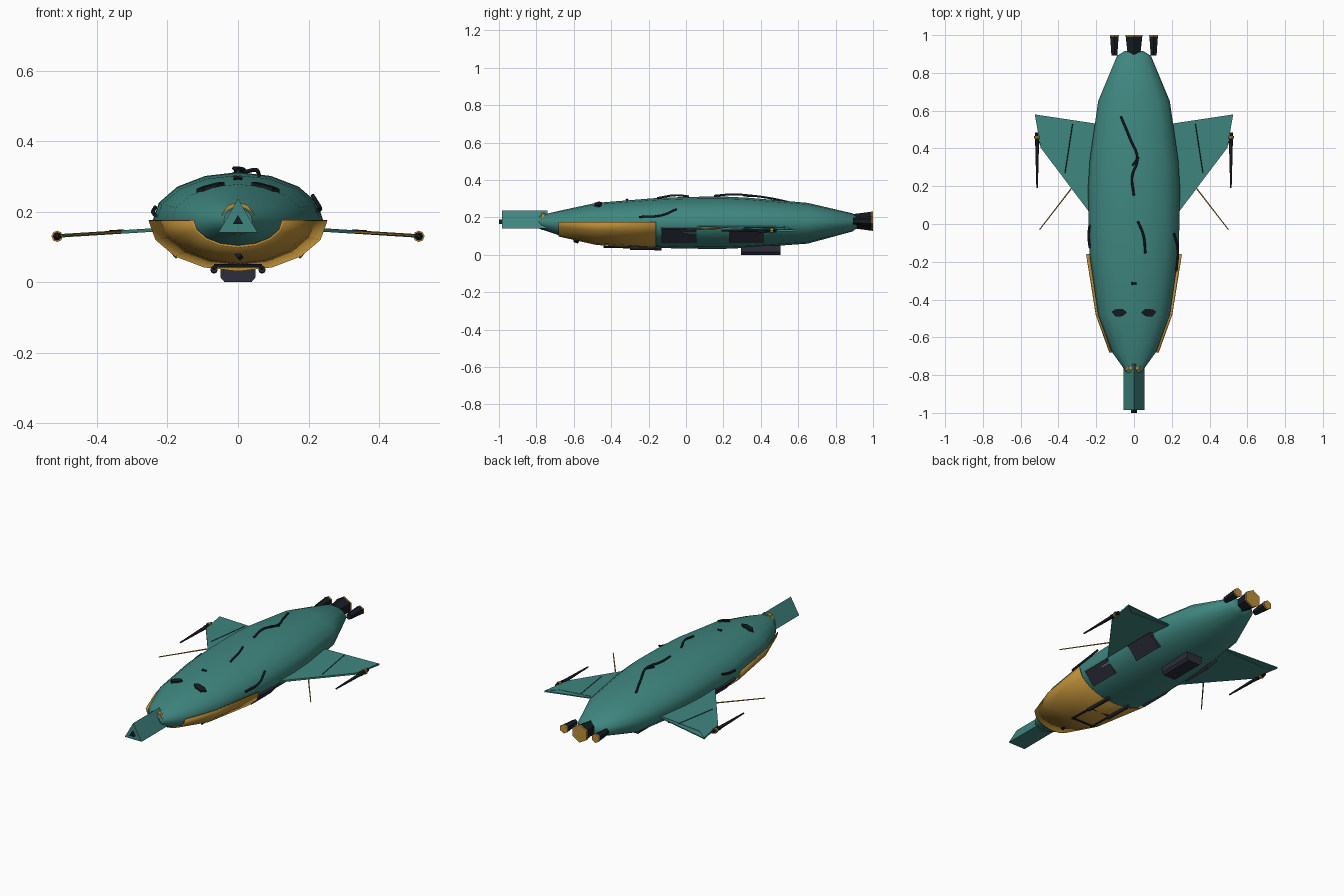
import bpy, bmesh, math
from mathutils import Vector

if "Cube" in bpy.data.objects:
    bpy.data.objects.remove(bpy.data.objects["Cube"])


def material(name, col):
    m = bpy.data.materials.new(name)
    m.diffuse_color = (*col, 1)
    m.use_nodes = True
    m.node_tree.nodes["Principled BSDF"].inputs["Base Color"].default_value = m.diffuse_color
    return m


TEAL = material("teal", (0.05, 0.24, 0.215))
GOLD = material("gold", (0.5, 0.27, 0.04))
BLACK = material("black", (0.008, 0.012, 0.018))
GREY = material("dark_grey", (0.025, 0.027, 0.04))


def add(name, verts, faces, mat, smooth=None):
    me = bpy.data.meshes.new(name)
    me.from_pydata([tuple(v) for v in verts], [], faces)
    bm = bmesh.new()
    bm.from_mesh(me)
    bmesh.ops.recalc_face_normals(bm, faces=bm.faces)
    bm.to_mesh(me)
    bm.free()
    ob = bpy.data.objects.new(name, me)
    bpy.context.collection.objects.link(ob)
    me.materials.append(mat)
    if smooth:
        bpy.ops.object.select_all(action='DESELECT')
        ob.select_set(True)
        bpy.context.view_layer.objects.active = ob
        bpy.ops.object.shade_smooth_by_angle(angle=math.radians(smooth))
    return ob


def loft(name, rings, mat, closed=True, smooth=None):
    n, verts = len(rings[0]), [v for r in rings for v in r]
    faces = []
    for i in range(len(rings) - 1):
        for j in range(n if closed else n - 1):
            k = (j + 1) % n
            faces.append((i * n + j, i * n + k, (i + 1) * n + k, (i + 1) * n + j))
    if closed:
        faces += [tuple(range(n)), tuple(range(len(verts) - n, len(verts)))]
    return add(name, verts, faces, mat, smooth)


def rod(name, p0, p1, r0, r1, n, mat, smooth=None):
    p0, p1 = Vector(p0), Vector(p1)
    d = (p1 - p0).normalized()
    side = d.cross(Vector((0, 0, 1))).normalized()
    up = side.cross(d)
    angles = [2 * math.pi * i / n for i in range(n)]
    rings = [[p + r * (math.cos(a) * up + math.sin(a) * side) for a in angles]
             for p, r in ((p0, r0), (p1, r1))]
    return loft(name, rings, mat, smooth=smooth)


def prism(name, outline, t, mat):
    """Thin plate: outline of 3D points, thickened along z."""
    return loft(name, [[(x, y, z + s * t / 2) for x, y, z in outline] for s in (-1, 1)], mat)


# Hull stations: y, half width, bottom z, top z
HULL = [(-0.785, 0.04, 0.14, 0.21), (-0.68, 0.115, 0.105, 0.235), (-0.48, 0.19, 0.062, 0.278),
        (-0.17, 0.234, 0.038, 0.303), (0.0, 0.241, 0.033, 0.31), (0.2, 0.243, 0.032, 0.312),
        (0.34, 0.234, 0.038, 0.305), (0.65, 0.19, 0.06, 0.278), (0.89, 0.09, 0.125, 0.222),
        (0.915, 0.05, 0.145, 0.205)]


def hull_at(y):
    for a, b in zip(HULL, HULL[1:]):
        if a[0] <= y <= b[0]:
            f = (y - a[0]) / (b[0] - a[0])
            return [a[i] + f * (b[i] - a[i]) for i in (1, 2, 3)]


def on_hull(x, y, lift=0.0):
    """Point on the upper hull surface above (x, y)."""
    w, lo, hi = hull_at(y)
    h = math.sqrt(max(0, 1 - (x / w) ** 2))
    return Vector((x, y, (lo + hi) / 2 + (hi - lo) / 2 * h + lift))


rings = []
for y, w, lo, hi in HULL:
    rings.append([(w * math.sin(a), y, (lo + hi) / 2 + (hi - lo) / 2 * math.cos(a))
                  for a in [2 * math.pi * i / 16 for i in range(16)]])
loft("hull", rings, TEAL, smooth=50)

# Gold armour wrapped round the lower front
rings = []
for y, w, h in ((-0.68, 0.128, 0.075), (-0.48, 0.2, 0.12), (-0.16, 0.251, 0.142)):
    rings.append([(-w * math.cos(a), y, 0.176 - h * math.sin(a))
                  for a in [math.pi * i / 8 for i in range(9)]])
shell = loft("belly_armour", rings, GOLD, closed=False, smooth=40)
sol = shell.modifiers.new("thickness", 'SOLIDIFY')
sol.thickness = 0.006
sol.offset = 0

# Triangular nose gun
rod("nose_prism", (0, -0.985, 0.173), (0, -0.74, 0.173), 0.064, 0.064, 3, TEAL)
rod("nose_tip", (0, -1.0, 0.173), (0, -0.98, 0.173), 0.017, 0.017, 3, BLACK)
rod("nose_ring", (0, -0.773, 0.18), (0, -0.755, 0.18), 0.047, 0.047, 10, GOLD)

# Rear thrusters
for name, x, r0, r1 in (("centre", 0, 0.038, 0.051), ("left", -0.104, 0.018, 0.026),
                        ("right", 0.104, 0.018, 0.026)):
    rod(name + "_thruster", (x, 0.893, 0.18), (x, 0.994, 0.18), r0, r1, 6, BLACK)
    rod(name + "_thruster_cap", (x, 0.992, 0.18), (x, 1.0, 0.18), r1 * 1.04, r1 * 1.04, 6, GOLD)


def wing_z(x):
    return 0.148 - (x - 0.24) * 0.062


for s, side in ((-1, "left"), (1, "right")):
    # Wing with thin trailing flap
    plan = [(0.15, 0.03), (0.235, 0.06), (0.495, 0.405), (0.525, 0.58), (0.46, 0.53), (0.15, 0.52)]
    prism(side + "_wing", [(s * x, y, wing_z(x)) for x, y in plan], 0.01, TEAL)
    plan = [(0.15, 0.52), (0.46, 0.53), (0.525, 0.58), (0.205, 0.532)]
    prism(side + "_wing_flap", [(s * x, y, wing_z(x)) for x, y in plan], 0.006, TEAL)
    rod(side + "_wing_seam", (s * 0.325, 0.53, wing_z(0.325) + 0.004),
        (s * 0.365, 0.27, wing_z(0.365) + 0.004), 0.003, 0.003, 4, BLACK)
    # Wingtip gun
    rod(side + "_gun_body", (s * 0.513, 0.485, 0.13), (s * 0.513, 0.42, 0.13), 0.01, 0.012, 8, BLACK)
    rod(side + "_gun_barrel", (s * 0.513, 0.42, 0.13), (s * 0.513, 0.19, 0.13), 0.01, 0.004, 8, GREY)
    rod(side + "_gun_ring", (s * 0.513, 0.452, 0.13), (s * 0.513, 0.465, 0.13), 0.016, 0.016, 8, GOLD)
    # Antenna on the leading edge
    rod(side + "_antenna", (s * 0.33, 0.19, 0.142), (s * 0.5, -0.03, 0.132), 0.004, 0.003, 6, GOLD)
    # Dark hatches on the lower flank
    for i, (y0, y1) in enumerate(((-0.13, 0.055), (0.23, 0.415))):
        corners = [(0.239, 0.138), (0.176, 0.066), (0.155, 0.085), (0.218, 0.15)]
        loft(f"{side}_hatch_{i + 1}", [[(s * x, y, z) for x, z in corners] for y in (y0, y1)], GREY)
    # Eye windows
    pts = [(0.038, -0.468), (0.06, -0.488), (0.098, -0.49), (0.117, -0.465), (0.1, -0.452), (0.06, -0.45)]
    loft(side + "_window", [[on_hull(s * x, y, l) for x, y in pts] for l in (-0.01, 0.008)], BLACK)
    # Skid under the belly
    rod(side + "_skid", (s * 0.068, -0.44, 0.042), (s * 0.068, -0.13, 0.037), 0.005, 0.005, 6, BLACK)
    rod(side + "_skid_tube", (s * 0.068, -0.3, 0.037), (s * 0.068, -0.13, 0.034), 0.01, 0.01, 8, GREY)

for i, y in enumerate((-0.435, -0.29)):
    rod(f"skid_crossbar_{i + 1}", (-0.068, y, 0.046), (0.068, y, 0.046), 0.005, 0.005, 6, BLACK)
rod("belly_sensor", (0, -0.6, 0.078), (0.006, -0.575, 0.07), 0.01, 0.01, 4, BLACK)
rod("top_marker", (-0.013, -0.315, 0.295), (0.013, -0.315, 0.295), 0.008, 0.004, 4, BLACK)

# Belly box with chamfered lower corners
profile = [(-0.05, 0.05), (-0.05, 0.014), (-0.038, 0.0), (0.038, 0.0), (0.05, 0.014), (0.05, 0.05)]
loft("belly_box", [[(x, y, z) for x, z in profile] for y in (0.295, 0.505)], GREY)


# Dark cables lying on the hull
def cable(name, pts, r=0.006):
    cu = bpy.data.curves.new(name, 'CURVE')
    cu.dimensions = '3D'
    cu.bevel_depth = r
    cu.bevel_resolution = 1
    cu.resolution_u = 5
    cu.use_fill_caps = True
    sp = cu.splines.new('BEZIER')
    sp.bezier_points.add(len(pts) - 1)
    for b, p in zip(sp.bezier_points, pts):
        b.co = p
        b.handle_left_type = b.handle_right_type = 'AUTO'
    ob = bpy.data.objects.new(name, cu)
    bpy.context.collection.objects.link(ob)
    cu.materials.append(BLACK)


cable("rear_cable", [on_hull(x, y, l) for x, y, l in (
    (-0.07, 0.57, 0.0), (-0.02, 0.45, 0.008), (0.018, 0.345, 0.013), (-0.01, 0.25, 0.014), (0, 0.15, 0.004))])
cable("cable_branch", [on_hull(0.025, 0.355, 0.01), on_hull(-0.008, 0.31, 0.01)], 0.005)
cable("front_cable", [on_hull(x, y, l) for x, y, l in (
    (0.02, 0.015, 0.003), (0.05, -0.06, 0.014), (0.06, -0.155, 0.004))])
cable("right_cable", [(0.212, -0.05, 0.245), (0.232, -0.13, 0.212), (0.225, -0.25, 0.203)])
cable("left_cable", [(-0.235, -0.005, 0.212), (-0.241, -0.06, 0.2), (-0.235, -0.125, 0.19)])
